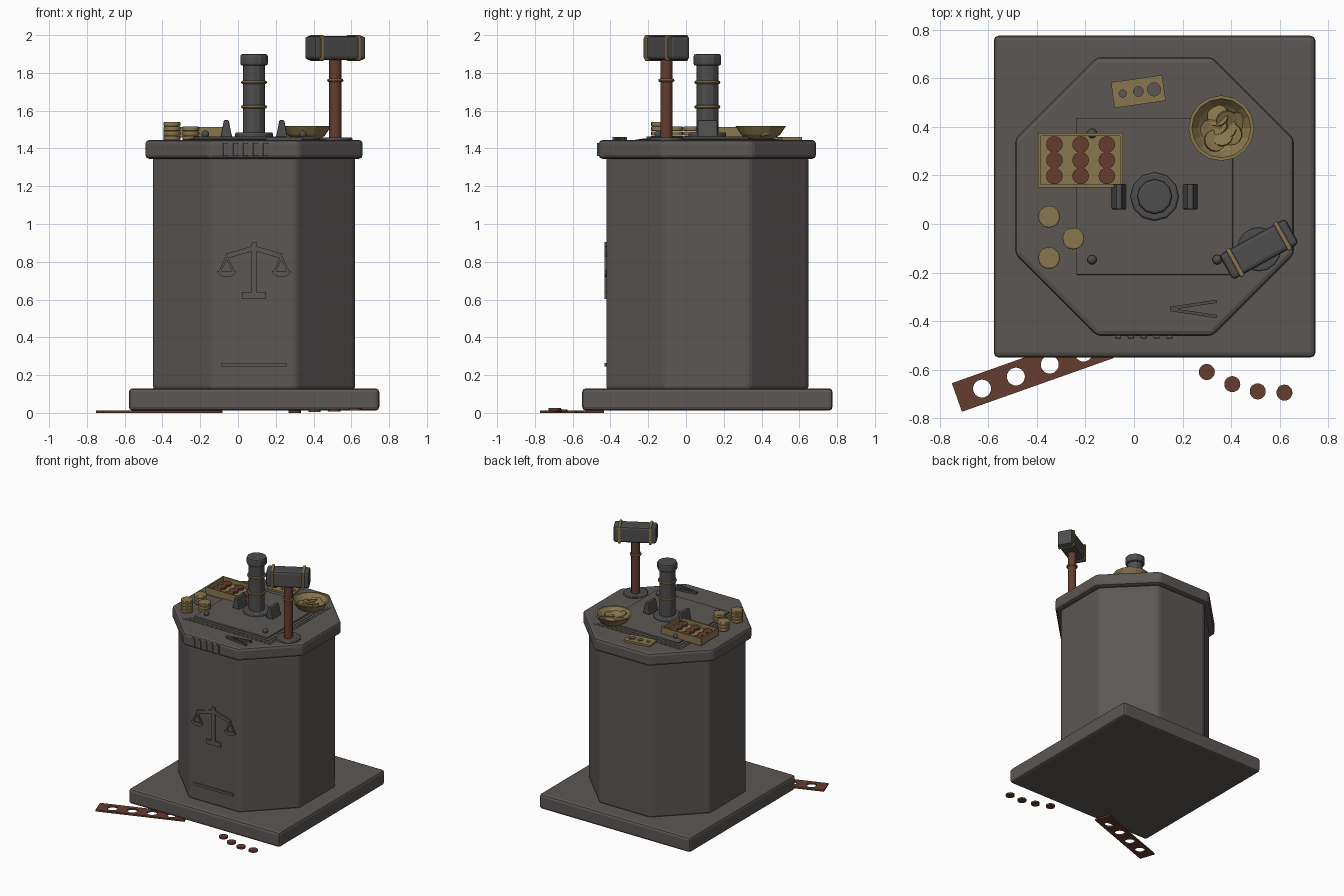
import bpy, bmesh, math, random
from mathutils import Vector

old = bpy.data.objects.get("Cube")
if old:
    bpy.data.objects.remove(old, do_unlink=True)
random.seed(4)
CX, CY = 0.085, 0.113      # pedestal axis
TOP = 1.445                # table surface


def material(name, rgb):
    m = bpy.data.materials.new(name)
    m.use_nodes = True
    m.diffuse_color = (*rgb, 1)
    b = m.node_tree.nodes["Principled BSDF"]
    b.inputs["Base Color"].default_value = (*rgb, 1)
    b.inputs["Roughness"].default_value = 0.8
    return m


STONE = material("dark stone", (0.105, 0.095, 0.09))
IRON = material("dark iron", (0.075, 0.075, 0.075))
GOLD = material("dull brass", (0.25, 0.18, 0.075))
COPPER = material("red copper", (0.13, 0.046, 0.029))


def finish(name, mat, bevel=0, segments=2, smooth=False):
    o = bpy.context.object
    o.name = name
    o.data.materials.append(mat)
    if bevel:
        m = o.modifiers.new("Bevel", "BEVEL")
        m.width, m.segments = bevel, segments
    if smooth:
        bpy.ops.object.shade_smooth_by_angle(angle=math.radians(40))
    return o


def box(name, mat, center, size, rot=(0, 0, 0), bevel=0):
    bpy.ops.mesh.primitive_cube_add(size=1, location=center, rotation=rot)
    bpy.context.object.scale = size
    bpy.ops.object.transform_apply(location=False, rotation=False, scale=True)
    return finish(name, mat, bevel)


def cylinder(name, mat, x, y, z0, z1, r, sides=16, bevel=0, spin=0, tilt=(0, 0), smooth=True):
    bpy.ops.mesh.primitive_cylinder_add(vertices=sides, radius=r, depth=z1 - z0,
                                        location=(x, y, (z0 + z1) / 2), rotation=(*tilt, spin))
    return finish(name, mat, bevel, smooth=smooth)


def octagon(name, apothem, z0, z1, bevel):
    return cylinder(name, STONE, CX, CY, z0, z1, apothem / math.cos(math.pi / 8), 8,
                    bevel, math.pi / 8, smooth=False)


def ring(name, x, y, z, r, thick):
    bpy.ops.mesh.primitive_torus_add(location=(x, y, z), major_radius=r, minor_radius=thick,
                                     major_segments=20, minor_segments=8)
    return finish(name, GOLD, smooth=True)


def punch(obj, holes, along):
    # drill round holes through a plate; holes = (offset along plate, radius)
    for off, r in holes:
        p = obj.location + Vector(along) * off
        bpy.ops.mesh.primitive_cylinder_add(vertices=24, radius=r, depth=0.2, location=p)
        cutter = bpy.context.object
        cutter.hide_render = True
        m = obj.modifiers.new("Hole", "BOOLEAN")
        m.operation, m.object = "DIFFERENCE", cutter
        bpy.context.view_layer.objects.active = obj
        bpy.ops.object.modifier_apply(modifier=m.name)
        bpy.data.objects.remove(cutter, do_unlink=True)


def strut(name, mat, a, b, width, depth):
    # flat bar between two points, depth measured along y
    a, b = Vector(a), Vector(b)
    d = b - a
    return box(name, mat, (a + b) / 2, (d.length, depth, width),
               (0, -math.atan2(d.z, d.x), 0))


# Pedestal
box("base_slab", STONE, (CX, CY, 0.071), (1.326, 1.326, 0.118), bevel=0.02)
octagon("column", 0.535, 0.12, 1.36, 0.02)
octagon("table_top", 0.575, 1.345, TOP, 0.02)
for i, (half, top) in enumerate([(0.38, 1.447), (0.365, 1.449), (0.345, 1.452)]):
    box(f"table_step_{i}", STONE, (CX, CY, top - 0.01), (2 * half, 2 * half, 0.02))
box("work_plate", STONE, (CX, CY, 1.45), (0.645, 0.645, 0.026), bevel=0.004)
for i in (-1, 1):
    for j in (-1, 1):
        bpy.ops.mesh.primitive_uv_sphere_add(segments=12, ring_count=8, radius=0.02,
                                             location=(CX + i * 0.258, CY + j * 0.26, 1.475))
        finish("plate_rivet", IRON, smooth=True)

# Front relief: balance, underline and rim bars
FY = CY - 0.535
box("balance_foot", STONE, (CX, FY, 0.622), (0.125, 0.02, 0.036))
box("balance_post", STONE, (CX, FY, 0.77), (0.027, 0.02, 0.26))
box("balance_finial", STONE, (CX, FY, 0.89), (0.024, 0.02, 0.03))
for s in (-1, 1):
    px = CX + s * 0.145
    strut("balance_beam", STONE, (CX, FY, 0.872), (px, FY, 0.83), 0.026, 0.018)
    for t in (-1, 1):
        strut("balance_chain", STONE, (px, FY, 0.825), (px + t * 0.038, FY, 0.745), 0.012, 0.018)
    # half-round pan
    bm = bmesh.new()
    arc = [(px + 0.05 * math.cos(a), 0.75 + 0.03 * math.sin(a))
           for a in [math.pi + k * math.pi / 8 for k in range(9)]]
    face = bm.faces.new([bm.verts.new((x, FY - 0.009, z)) for x, z in arc])
    out = bmesh.ops.extrude_face_region(bm, geom=[face])["geom"]
    bmesh.ops.translate(bm, vec=(0, 0.018, 0), verts=[v for v in out if isinstance(v, bmesh.types.BMVert)])
    bmesh.ops.recalc_face_normals(bm, faces=bm.faces)
    me = bpy.data.meshes.new("balance_pan")
    bm.to_mesh(me)
    bm.free()
    me.materials.append(STONE)
    bpy.context.collection.objects.link(bpy.data.objects.new("balance_pan", me))
box("relief_underline", STONE, (CX, FY, 0.255), (0.345, 0.02, 0.02))
for i in range(5):
    box("rim_bar", STONE, (0.04 + (i - 2) * 0.053, CY - 0.575, 1.395),
        (0.026, 0.02, 0.07), bevel=0.004)

# Central striking post with side lugs
cylinder("post_flange", IRON, CX, CY, 1.45, 1.485, 0.1, 12, 0.008)
cylinder("post_shaft", IRON, CX, CY, 1.48, 1.85, 0.058, 12, smooth=False)
cylinder("post_cap", IRON, CX, CY, 1.838, 1.9, 0.073, 12, 0.012, smooth=False)
for z in (1.62, 1.75):
    ring("post_ring", CX, CY, z, 0.06, 0.009)
for s in (-1, 1):
    o = box("post_lug", IRON, (CX + s * 0.147, CY, 1.505), (0.062, 0.105, 0.09), bevel=0.006)
    for v in o.data.vertices:
        if v.co.z > 0:
            v.co.x *= 0.4

# Hammer standing on its handle
HX, HY, HA = 0.515, -0.104, math.radians(29)
cylinder("hammer_socket", IRON, HX, HY, 1.44, 1.457, 0.09, 16, 0.004)
cylinder("hammer_handle", COPPER, HX, HY, 1.45, 1.88, 0.032, 12)
ring("handle_ring", HX, HY, 1.76, 0.034, 0.009)
box("hammer_head", IRON, (HX, HY, 1.932), (0.312, 0.118, 0.125), (0, 0, HA), 0.016)
for s in (-1, 1):
    box("hammer_band", GOLD, (HX + s * 0.112 * math.cos(HA), HY + s * 0.112 * math.sin(HA), 1.932),
        (0.02, 0.132, 0.136), (0, 0, HA), 0.006)

# Tray of copper blanks
TX, TY, TW, TD = -0.22, 0.263, 0.35, 0.225
box("tray_floor", GOLD, (TX, TY, 1.467), (TW, TD, 0.02))
for s in (-1, 1):
    box("tray_long_wall", GOLD, (TX, TY + s * (TD / 2 - 0.006), 1.485), (TW, 0.012, 0.056))
    box("tray_end_wall", GOLD, (TX + s * (TW / 2 - 0.006), TY, 1.485), (0.012, TD, 0.055))
for i in (-1, 0, 1):
    for j in (-1, 0, 1):
        cylinder("tray_blank", COPPER, TX + i * 0.108, TY + j * 0.065, 1.475, 1.492, 0.034, 20)

# Coin stacks
for x, y, n in ((-0.35, 0.03, 3), (-0.25, -0.06, 3), (-0.35, -0.14, 4)):
    for k in range(n):
        z = TOP + k * 0.024
        cylinder("stacked_coin", GOLD, x, y, z, z + 0.022, 0.045, 16, 0.004)

# Bowl turned from a profile, filled with loose coins
BX, BY = 0.36, 0.395
profile = [(0, 0), (0.07, 0), (0.105, 0.03), (0.135, 0.075), (0.122, 0.075),
           (0.095, 0.04), (0.065, 0.015), (0, 0.015)]
bm = bmesh.new()
pts = [bm.verts.new((r, 0, z)) for r, z in profile]
edges = [bm.edges.new(p) for p in zip(pts, pts[1:])]
bmesh.ops.spin(bm, geom=pts + edges, axis=(0, 0, 1), cent=(0, 0, 0), steps=16, angle=2 * math.pi)
bmesh.ops.remove_doubles(bm, verts=bm.verts, dist=0.0005)
bmesh.ops.recalc_face_normals(bm, faces=bm.faces)
me = bpy.data.meshes.new("bowl")
bm.to_mesh(me)
bm.free()
me.materials.append(GOLD)
bowl = bpy.data.objects.new("bowl", me)
bowl.location = (BX, BY, TOP)
bpy.context.collection.objects.link(bowl)
for k in range(9):
    a, r = k * 2.4, 0.02 + 0.0055 * k
    z = 1.478 + 0.004 * (k % 4)
    cylinder("bowl_coin", GOLD, BX + r * math.cos(a), BY + r * math.sin(a), z, z + 0.012, 0.045, 14,
             tilt=(random.uniform(-0.4, 0.4), random.uniform(-0.4, 0.4)))

# Sizing gauge and tongs on the table
GA = math.radians(8)
gauge = box("sizing_gauge", GOLD, (0.018, 0.546, 1.452), (0.213, 0.107, 0.016), (0, 0, GA))
punch(gauge, [(-0.065, 0.015), (0, 0.02), (0.065, 0.027)], (math.cos(GA), math.sin(GA), 0))
for s in (-1, 1):
    box("tongs_arm", IRON, (0.245, -0.35 + s * 0.017, 1.453), (0.195, 0.013, 0.016),
        (0, 0, s * 0.15))

# Punched strip and loose blanks on the floor
SA, SL = math.radians(19.5), 0.664
ux, uy = math.cos(SA), math.sin(SA)
strip = box("punched_strip", COPPER, (-0.73 + ux * SL / 2, -0.715 + uy * SL / 2, 0.006),
            (SL, 0.125, 0.012), (0, 0, SA))
punch(strip, [((i - 1.5) * 0.148, 0.037) for i in range(4)], (ux, uy, 0))
for x, y, z in ((0.3, -0.61, 0), (0.405, -0.66, 0.004), (0.51, -0.69, 0.008), (0.62, -0.695, 0.012)):
    cylinder("loose_blank", COPPER, x, y, z, z + 0.013, 0.033, 20)
